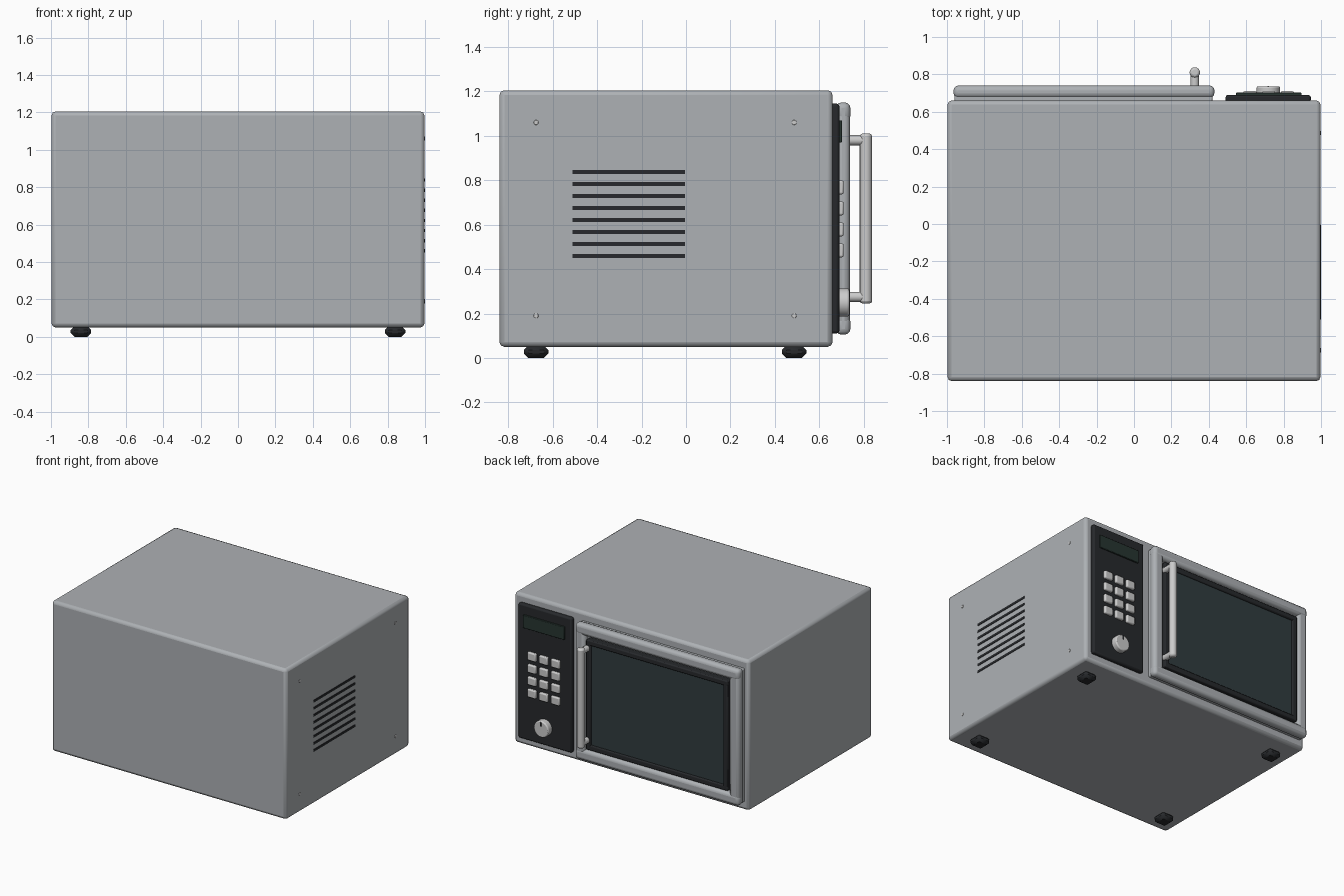
import bpy, math
from mathutils import Vector

if "Cube" in bpy.data.objects:
    bpy.data.objects.remove(bpy.data.objects["Cube"])


def material(name, r, g, b):
    m = bpy.data.materials.new(name)
    m.diffuse_color = (r, g, b, 1)
    m.use_nodes = True
    m.node_tree.nodes["Principled BSDF"].inputs["Base Color"].default_value = m.diffuse_color
    return m


steel = material("steel", 0.42, 0.44, 0.46)
light = material("light_metal", 0.6, 0.61, 0.62)
black = material("black", 0.02, 0.022, 0.025)
glass = material("dark_glass", 0.03, 0.045, 0.05)
screen = material("display", 0.02, 0.035, 0.03)


def finish(ob, name, mat, bevel, segments=2):
    ob.name = name
    ob.data.materials.append(mat)
    if bevel:
        b = ob.modifiers.new("bevel", 'BEVEL')
        b.width, b.segments, b.limit_method = bevel, segments, 'ANGLE'
    bpy.ops.object.shade_smooth_by_angle(angle=math.radians(35))
    return ob


def box(name, x, y, z, mat, bevel=0.0, segments=2):
    """Box from (min, max) ranges."""
    bpy.ops.mesh.primitive_cube_add(size=1)
    ob = bpy.context.object
    r = (x, y, z)
    ob.location = [(a + b) / 2 for a, b in r]
    ob.scale = [b - a for a, b in r]
    bpy.ops.object.transform_apply(location=False, rotation=False, scale=True)
    return finish(ob, name, mat, bevel, segments)


def rod(name, a, b, radius, mat, bevel=0.0, sides=16):
    """Cylinder between two points."""
    a, b = Vector(a), Vector(b)
    bpy.ops.mesh.primitive_cylinder_add(vertices=sides, radius=radius,
                                        depth=(b - a).length, location=(a + b) / 2)
    ob = bpy.context.object
    ob.rotation_euler = (b - a).to_track_quat('Z', 'Y').to_euler()
    return finish(ob, name, mat, bevel)


# Cabinet
box("cabinet", (-0.997, 0.997), (-0.84, 0.66), (0.05, 1.205), steel, 0.022, 2)

# Feet
for x in (-0.84, 0.84):
    for y in (-0.675, 0.487):
        box("foot", (x - 0.055, x + 0.055), (y - 0.055, y + 0.055), (0, 0.056), black, 0.02, 1)

# Side vents and screws on the right
for i in range(8):
    z = 0.46 + i * 0.054
    box("vent_slot", (0.985, 1.0), (-0.51, -0.005), (z - 0.009, z + 0.009), black)
for y in (-0.675, 0.487):
    for z in (0.19, 1.06):
        rod("screw", (0.985, y, z), (1.0, y, z), 0.011, light, 0.002)

# Door slab and frame rails
box("door_slab", (-0.96, 0.42), (0.65, 0.69), (0.115, 1.14), steel, 0.008)
for z in (0.105, 1.065):
    box("door_rail", (-0.965, 0.43), (0.675, 0.74), (z, z + 0.085), steel, 0.025, 3)
for x in (-0.965, 0.345):
    box("door_stile", (x, x + 0.085), (0.677, 0.738), (0.11, 1.145), steel, 0.025, 3)

# Window bezel and glass
for z in (0.2, 1.005):
    box("bezel_rail", (-0.87, 0.335), (0.68, 0.738), (z, z + 0.04), black, 0.008)
for x in (-0.87, 0.295):
    box("bezel_stile", (x, x + 0.04), (0.68, 0.738), (0.2, 1.045), black, 0.008)
box("window_glass", (-0.85, 0.315), (0.68, 0.725), (0.22, 1.025), glass)

# Handle
rod("handle_bar", (0.325, 0.81, 0.245), (0.325, 0.81, 1.01), 0.028, light, 0.012)
for z in (0.275, 0.98):
    rod("handle_post", (0.325, 0.72, z), (0.325, 0.81, z), 0.023, light)

# Control panel with display, buttons and knob
box("control_panel", (0.49, 0.945), (0.65, 0.69), (0.11, 1.145), black, 0.012)
box("display", (0.545, 0.895), (0.68, 0.702), (0.97, 1.07), screen, 0.004)
for col in range(3):
    for row in range(4):
        x, z = 0.62 + col * 0.1, 0.484 + row * 0.0945
        box("button", (x - 0.036, x + 0.036), (0.68, 0.71), (z - 0.031, z + 0.031), light, 0.008)
rod("knob", (0.718, 0.68, 0.25), (0.718, 0.736, 0.25), 0.063, light, 0.008, 32)
box("knob_marker", (0.713, 0.723), (0.73, 0.739), (0.275, 0.305), black)
